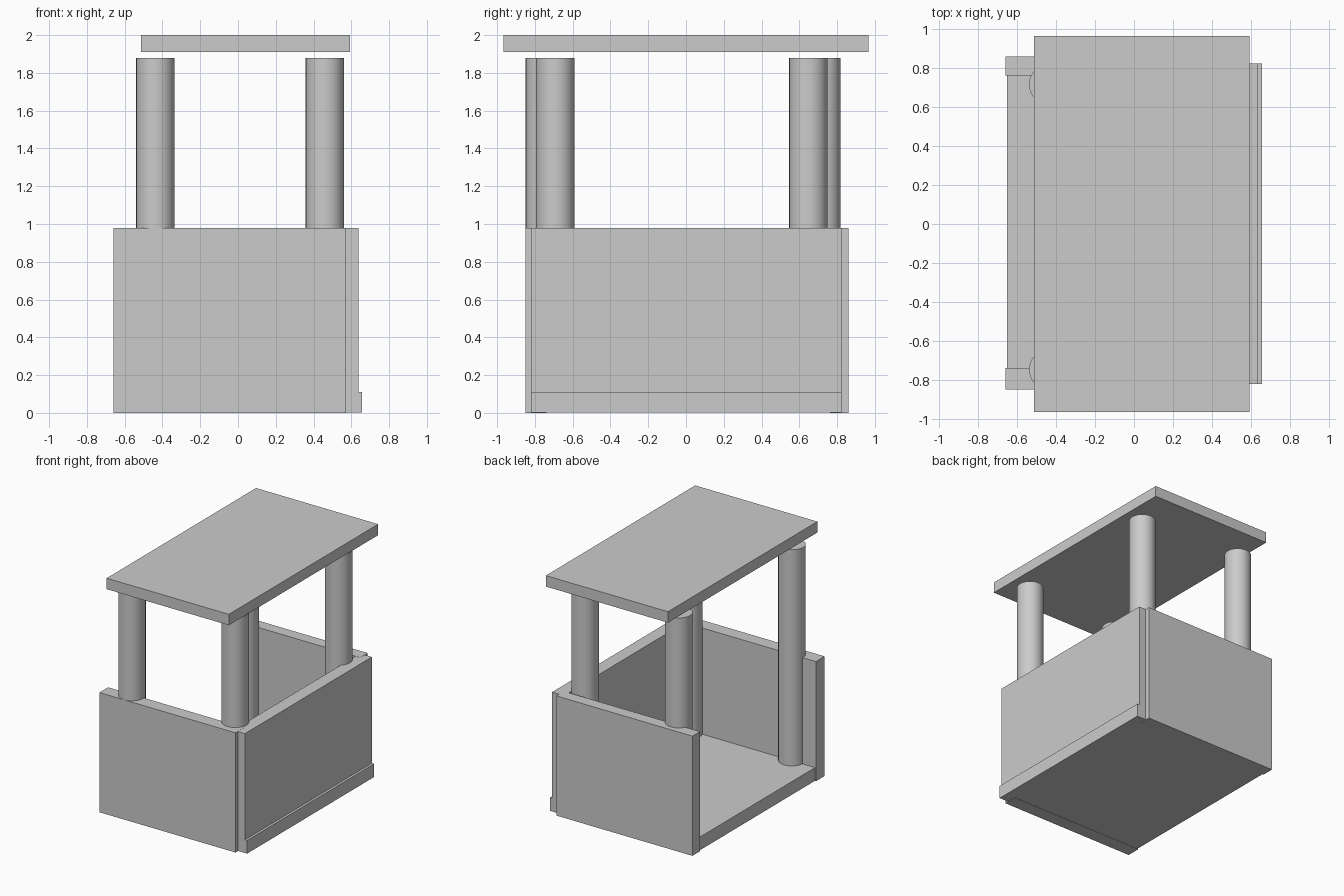
import bpy

if "Cube" in bpy.data.objects:
    bpy.data.objects.remove(bpy.data.objects["Cube"])


def box(name, x, y, z):
    """Box from (min, max) ranges on each axis."""
    bpy.ops.mesh.primitive_cube_add(size=1)
    ob = bpy.context.object
    ob.name = name
    ob.location = [(a + b) / 2 for a, b in (x, y, z)]
    ob.scale = [b - a for a, b in (x, y, z)]
    bpy.ops.object.transform_apply(location=False, rotation=False, scale=True)
    return ob


def post(name, x, y, bottom=0.10, top=1.88, radius=0.102):
    bpy.ops.mesh.primitive_cylinder_add(
        vertices=32, radius=radius, depth=top - bottom,
        location=(x, y, (top + bottom) / 2))
    bpy.context.object.name = name
    bpy.ops.object.shade_smooth_by_angle()


# Floor slab, slightly proud of the closed side
box("floor", (-0.652, 0.657), (-0.82, 0.823), (0.002, 0.11))

# Three walls, left side stays open
box("front_wall", (-0.66, 0.573), (-0.85, -0.738), (0, 0.98))
box("back_wall", (-0.66, 0.573), (0.762, 0.86), (0, 0.98))
box("side_wall", (0.53, 0.637), (-0.82, 0.823), (0.005, 0.979))

# Four round roof posts
post("front_left_post", -0.437, -0.747)
post("back_left_post", -0.437, 0.717)
post("front_right_post", 0.46, -0.692)
post("back_right_post", 0.46, 0.648)

# Flat roof floating just above the posts
box("roof", (-0.513, 0.593), (-0.966, 0.966), (1.91, 2.0))
